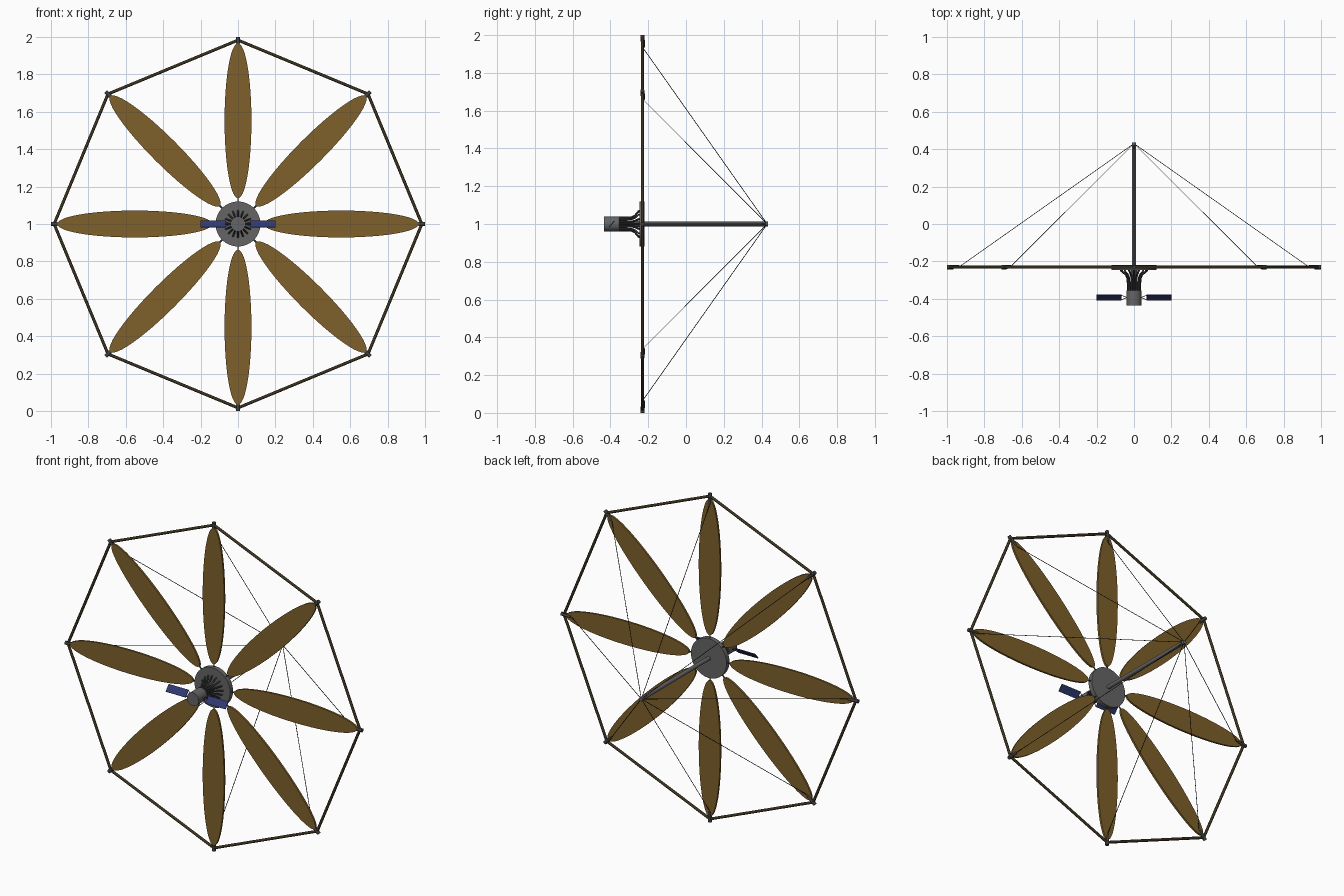
import bpy, bmesh, math
from mathutils import Vector, Matrix

if "Cube" in bpy.data.objects:
    bpy.data.objects.remove(bpy.data.objects["Cube"])

Y = -0.231          # plane of the petal ring
N = 8


def mat(name, rgb):
    m = bpy.data.materials.new(name)
    m.diffuse_color = (*rgb, 1)
    m.use_nodes = True
    m.node_tree.nodes["Principled BSDF"].inputs["Base Color"].default_value = m.diffuse_color
    return m


GOLD = mat("gold_film", (0.21, 0.117, 0.024))
BROWN = mat("frame_brown", (0.045, 0.033, 0.014))
GREY = mat("hub_grey", (0.13, 0.13, 0.13))
DARK = mat("dark_grey", (0.05, 0.05, 0.052))
BLACK = mat("wire_black", (0.01, 0.01, 0.01))
BLUE = mat("panel_blue", (0.03, 0.042, 0.17))


def polar(i, r, y=Y, n=N):
    a = 2 * math.pi * i / n
    return Vector((r * math.sin(a), y, 1 + r * math.cos(a)))


def finish(name, bm, m, smooth=True):
    me = bpy.data.meshes.new(name)
    bmesh.ops.recalc_face_normals(bm, faces=bm.faces)
    bm.to_mesh(me)
    bm.free()
    ob = bpy.data.objects.new(name, me)
    bpy.context.collection.objects.link(ob)
    me.materials.append(m)
    if smooth:
        bpy.ops.object.select_all(action='DESELECT')
        ob.select_set(True)
        bpy.context.view_layer.objects.active = ob
        bpy.ops.object.shade_smooth_by_angle(angle=math.radians(35))
    return ob


def rods(name, pairs, r, m, sides=12, r2=None):
    """One object made of straight cylinders between point pairs."""
    bm = bmesh.new()
    for a, b in pairs:
        a, b = Vector(a), Vector(b)
        d = b - a
        mx = Matrix.Translation((a + b) / 2) @ d.to_track_quat('Z', 'Y').to_matrix().to_4x4()
        bmesh.ops.create_cone(bm, cap_ends=True, segments=sides, radius1=r,
                              radius2=r if r2 is None else r2, depth=d.length, matrix=mx)
    return finish(name, bm, m)


# Petals: thin elliptical plates
bm = bmesh.new()
for i in range(N):
    a = 2 * math.pi * i / N
    mx = (Matrix.Translation((0, Y, 1)) @ Matrix.Rotation(a, 4, 'Y')
          @ Matrix.Translation((0, 0, 0.552)) @ Matrix.Diagonal((0.072, 1, 0.415, 1))
          @ Matrix.Rotation(math.pi / 2, 4, 'X'))
    bmesh.ops.create_cone(bm, cap_ends=True, segments=48, radius1=1, radius2=1,
                          depth=0.012, matrix=mx)
finish("petals", bm, GOLD)

# Outer octagonal frame, tip fittings and ribs
rods("outer_frame", [(polar(i, 0.983), polar(i + 1, 0.983)) for i in range(N)], 0.008, BROWN)
rods("frame_joints", [(polar(i, 0.965), polar(i, 1.0)) for i in range(N)], 0.011, DARK)
rods("rear_clips", [(polar(i, 0.935, Y + 0.006), polar(i, 0.975, Y + 0.006)) for i in range(N)],
     0.007, DARK)
rods("ribs", [(polar(i, 0.1), polar(i, 0.975)) for i in range(N)], 0.004, DARK, 8)

# Central disc and rear boom with stay wires
rods("hub_disc", [((0, -0.247, 1), (0, -0.219, 1))], 0.12, GREY, 64)
rods("rear_boom", [((0, -0.22, 1), (0, 0.435, 1))], 0.012, GREY, 24)
apex = Vector((0, 0.43, 1))
rods("stay_wires", [(apex, polar(i, 0.937)) for i in range(N)], 0.0018, BLACK, 6)

# Front body and the flared struts joining it to the disc
rods("body", [((0, -0.435, 1), (0, -0.355, 1))], 0.04, GREY, 40)
rods("body_core", [((0, -0.36, 1), (0, -0.24, 1))], 0.018, DARK, 24)
path = [(0.034, -0.36), (0.034, -0.315), (0.036, -0.29), (0.044, -0.272),
        (0.058, -0.26), (0.068, -0.252), (0.072, -0.243)]
cu = bpy.data.curves.new("flared_struts", 'CURVE')
cu.dimensions = '3D'
cu.bevel_depth = 0.0045
cu.bevel_resolution = 2
cu.use_fill_caps = True
for i in range(16):
    sp = cu.splines.new('POLY')
    sp.points.add(len(path) - 1)
    for p, (r, y) in zip(sp.points, path):
        p.co = (*polar(i, r, y, 16), 1)
cu.materials.append(DARK)
bpy.context.collection.objects.link(bpy.data.objects.new("flared_struts", cu))

# Tilted side panels with V-shaped yokes
for side, s in (("left", -1), ("right", 1)):
    bm = bmesh.new()
    mx = (Matrix.Translation((s * 0.134, -0.393, 1)) @ Matrix.Rotation(math.radians(50), 4, 'X')
          @ Matrix.Diagonal((0.134, 0.046, 0.005, 1)))
    bmesh.ops.create_cube(bm, size=1, matrix=mx)
    finish(side + "_panel", bm, BLUE, False)
    rods(side + "_yoke", [((s * 0.037, -0.393, 1), (s * 0.07, -0.393 + k * 0.013, 1 + k * 0.0155))
                          for k in (-1, 1)], 0.002, GREY, 6)
